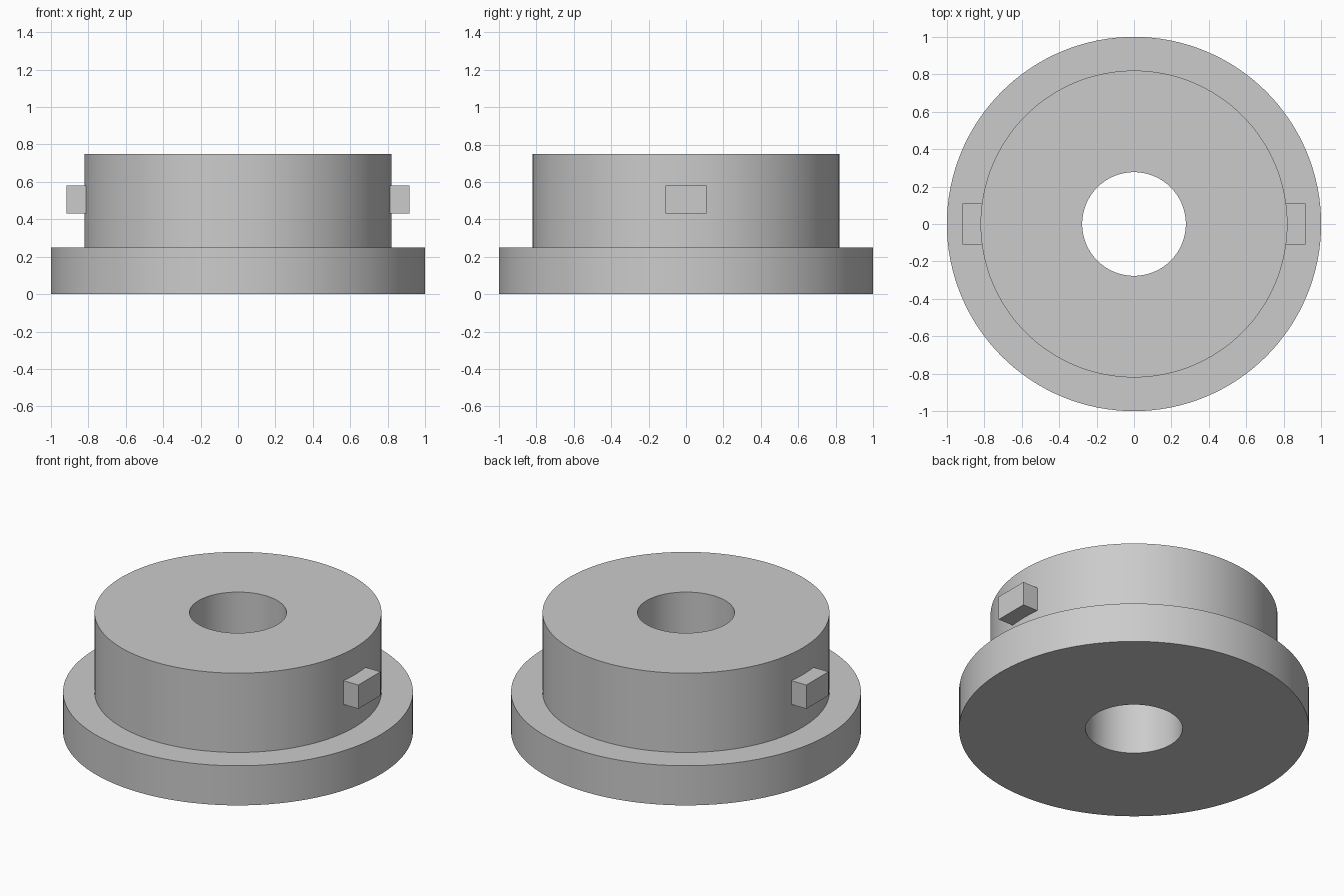
import bpy, bmesh, math
from mathutils import Matrix, Vector

cube = bpy.data.objects.get("Cube")
if cube:
    bpy.data.objects.remove(cube, do_unlink=True)

SEGMENTS = 128
BORE, COLLAR, FLANGE = 0.277, 0.82, 1.0
STEP, TOP = 0.25, 0.75

grey = bpy.data.materials.new("plain grey")
grey.use_nodes = True
colour = (0.6, 0.6, 0.6, 1)
grey.diffuse_color = colour
grey.node_tree.nodes["Principled BSDF"].inputs["Base Color"].default_value = colour


def add_object(name, bm):
    bmesh.ops.recalc_face_normals(bm, faces=bm.faces)
    mesh = bpy.data.meshes.new(name)
    bm.to_mesh(mesh)
    bm.free()
    mesh.materials.append(grey)
    obj = bpy.data.objects.new(name, mesh)
    bpy.context.collection.objects.link(obj)
    return obj


# Flanged collar with a through bore, turned from one closed profile
profile = [(BORE, 0), (FLANGE, 0), (FLANGE, STEP),
           (COLLAR, STEP), (COLLAR, TOP), (BORE, TOP)]
bm = bmesh.new()
verts = [bm.verts.new((r, 0, z)) for r, z in profile]
edges = [bm.edges.new((v, verts[i - 1])) for i, v in enumerate(verts)]
bmesh.ops.spin(bm, geom=verts + edges, cent=(0, 0, 0), axis=(0, 0, 1),
               angle=math.tau, steps=SEGMENTS, use_merge=True)
bmesh.ops.remove_doubles(bm, verts=bm.verts, dist=0.0001)
collar = add_object("flanged_collar", bm)
bpy.ops.object.select_all(action="DESELECT")
collar.select_set(True)
bpy.context.view_layer.objects.active = collar
bpy.ops.object.shade_smooth_by_angle(angle=math.radians(30))

# Locking lugs on both sides, rooted inside the collar wall
for name, side in (("left_lug", 1), ("right_lug", -1)):
    bm = bmesh.new()
    size = Vector((0.16, 0.22, 0.15))
    bmesh.ops.create_cube(bm, size=1, matrix=Matrix.Translation(
        (side * 0.837, 0, 0.505)) @ Matrix.Diagonal(size.to_4d()))
    add_object(name, bm)
